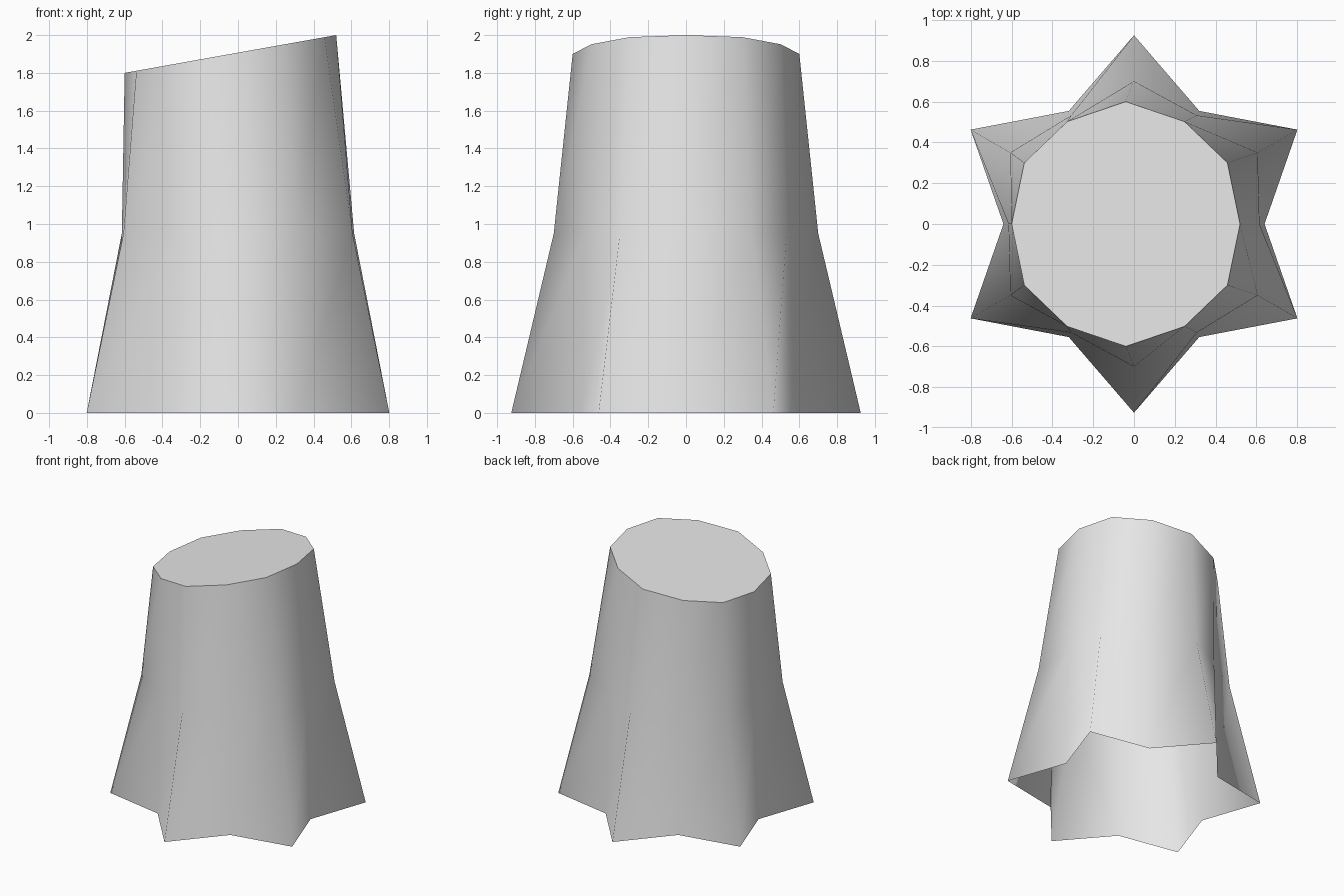
import bpy, bmesh, math

cube = bpy.data.objects.get("Cube")
if cube:
    bpy.data.objects.remove(cube, do_unlink=True)

SIDES = 12
bark = bpy.data.materials.new("light_grey")
bark.use_nodes = True
bark.diffuse_color = (0.8, 0.8, 0.8, 1)
bark.node_tree.nodes["Principled BSDF"].inputs["Base Color"].default_value = bark.diffuse_color

bm = bmesh.new()


def star_ring(tip, notch, z):
    """Ring alternating between notch and tip radii."""
    ring = []
    for i in range(SIDES):
        a = math.tau * i / SIDES
        r = tip if i % 2 else notch
        ring.append(bm.verts.new((r * math.cos(a), r * math.sin(a), z)))
    return ring


# Flared root ring and waist ring
rings = [star_ring(0.925, 0.64, 0), star_ring(0.7, 0.615, 0.95)]

# Slanted cut ring at the top
cut = []
for i in range(SIDES):
    a = math.tau * i / SIDES
    c, s = math.cos(a), math.sin(a)
    x = 0.56 * c if abs(c) > 0.95 else 0.575 * c
    y = 0.58 * s if 0.8 < abs(s) < 0.9 else 0.6 * s
    cut.append(bm.verts.new((x - 0.04, y, 1.9 + 0.1 * x / 0.56)))
rings.append(cut)

# Smooth trunk walls, open underneath
for low, high in zip(rings, rings[1:]):
    for i in range(SIDES):
        j = (i + 1) % SIDES
        bm.faces.new((low[i], low[j], high[j], high[i])).smooth = True

# Flat cut face with a crisp rim
cap = bm.faces.new(cut)
for edge in cap.edges:
    edge.smooth = False

mesh = bpy.data.meshes.new("stump")
bm.to_mesh(mesh)
bm.free()
mesh.materials.append(bark)
stump = bpy.data.objects.new("stump", mesh)
bpy.context.collection.objects.link(stump)
